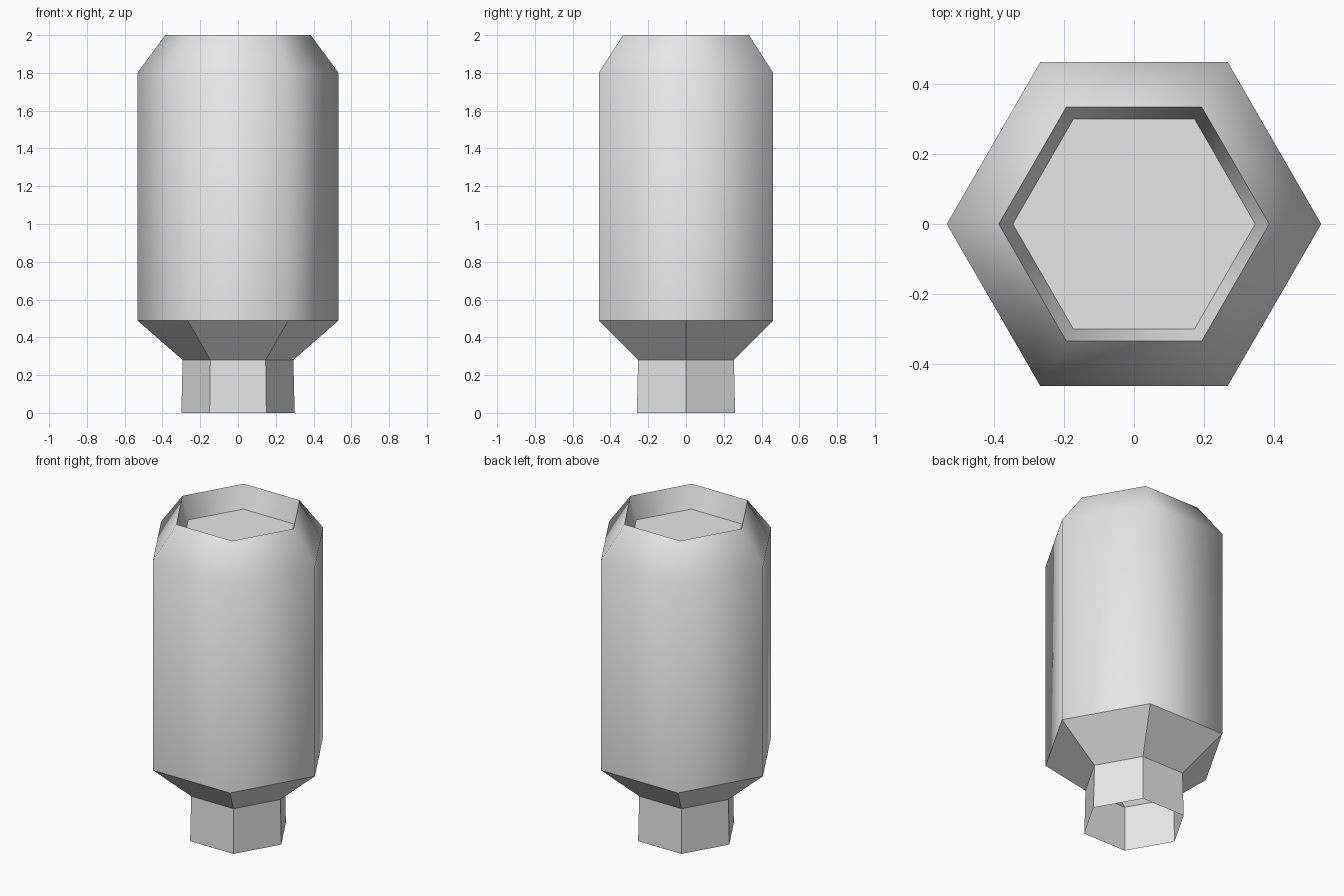
import bpy, bmesh
from math import cos, sin, pi

cube = bpy.data.objects.get("Cube")
if cube:
    bpy.data.objects.remove(cube, do_unlink=True)

# One plain grey for the whole canister
grey = bpy.data.materials.new("light grey")
grey.use_nodes = True
colour = (0.8, 0.8, 0.8, 1)
grey.diffuse_color = colour
grey.node_tree.nodes["Principled BSDF"].inputs["Base Color"].default_value = colour

SIDES = 6


def hex_shell(name, profile, smooth_bands=(), cap_end=False):
    """Sweep a (radius, height) profile around z; sharp rings bound the smooth bands."""
    bm = bmesh.new()
    rings = [[bm.verts.new((r * cos(2 * pi * i / SIDES), r * sin(2 * pi * i / SIDES), z))
              for i in range(SIDES)] for r, z in profile]
    for band, (low, high) in enumerate(zip(rings, rings[1:])):
        for i in range(SIDES):
            j = (i + 1) % SIDES
            face = bm.faces.new((low[i], low[j], high[j], high[i]))
            face.smooth = band in smooth_bands
    if cap_end:
        bm.faces.new(rings[-1])
    # Crisp edges wherever a flat face or a reversal of the wall is met
    bm.normal_update()
    for edge in bm.edges:
        flat = any(not f.smooth for f in edge.link_faces)
        if flat or (len(edge.link_faces) == 2 and edge.calc_face_angle() > pi / 2):
            edge.smooth = False
    mesh = bpy.data.meshes.new(name)
    bm.to_mesh(mesh)
    bm.free()
    mesh.materials.append(grey)
    obj = bpy.data.objects.new(name, mesh)
    bpy.context.collection.objects.link(obj)
    return obj


# Open hollow neck at the foot
hex_shell("neck", [(0.30, 0), (0.293, 0.28)])

# Flat shoulder, smooth wall and bevel, then the recessed lid
hex_shell("canister_body",
          [(0.293, 0.28), (0.533, 0.49), (0.533, 1.8), (0.385, 2.0), (0.345, 1.86)],
          smooth_bands=(1, 2, 3), cap_end=True)
